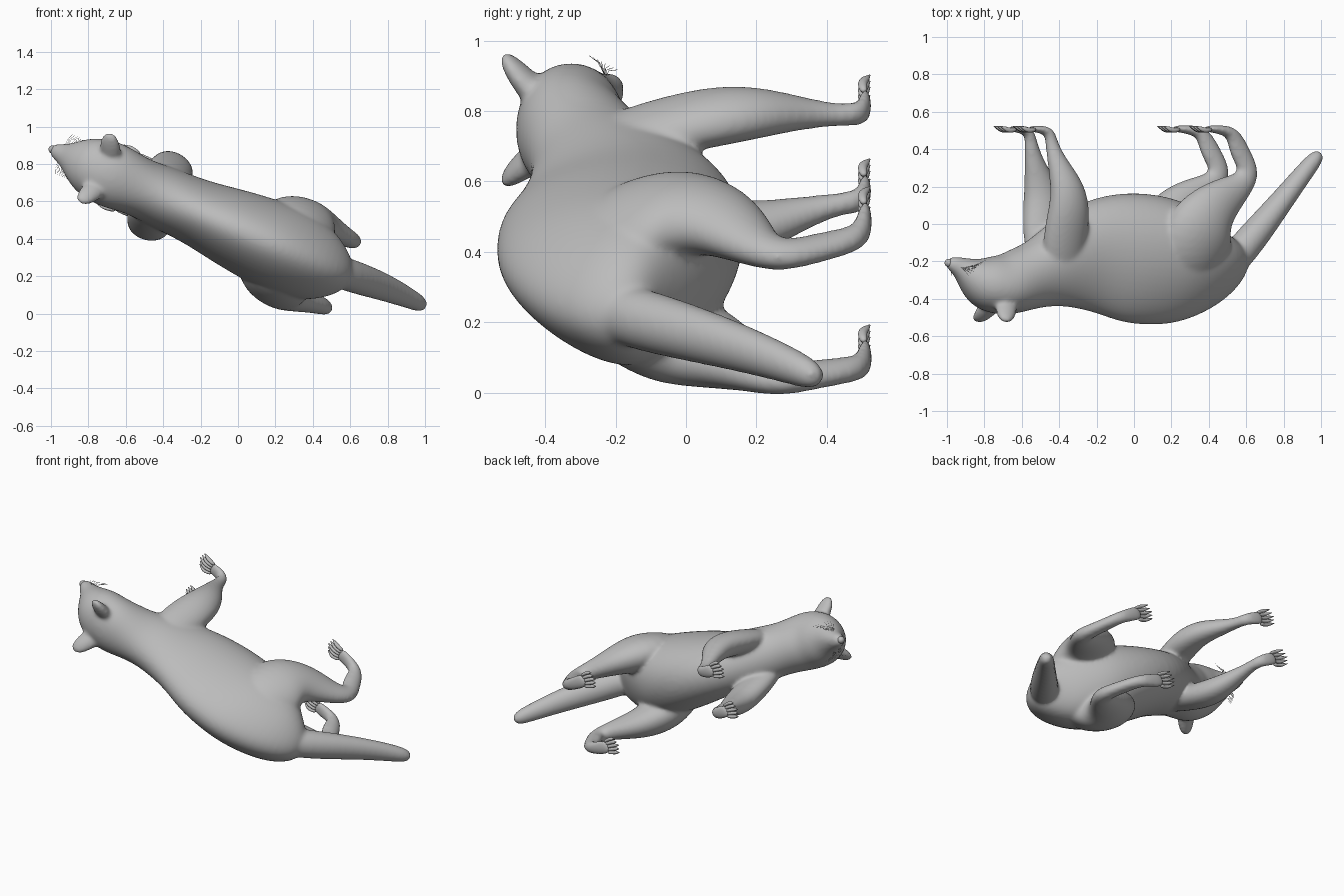
import bpy, bmesh, math
from mathutils import Vector

if "Cube" in bpy.data.objects:
    bpy.data.objects.remove(bpy.data.objects["Cube"])

grey = bpy.data.materials.new("plain_grey")
grey.use_nodes = True
grey.diffuse_color = (0.5, 0.5, 0.5, 1)
grey.node_tree.nodes["Principled BSDF"].inputs["Base Color"].default_value = (0.5, 0.5, 0.5, 1)

# Animal frame: s runs from head to tail, t is sideways, y runs from back to feet
TILT = math.radians(23.5)
S = Vector((math.cos(TILT), 0, -math.sin(TILT)))
T = Vector((math.sin(TILT), 0, math.cos(TILT)))
Y = Vector((0, 1, 0))
ORIGIN = Vector((0.05, 0, 0.425))


def place(s, t, y):
    return ORIGIN + S * s + T * t + Y * y


def loft(bm, stations, side=1, axis=T, count=12):
    """Tube through stations (s, t, y, profile radius, radius along axis, optional ridge taper)."""
    pts = [place(st[0], st[1] * side, st[2]) for st in stations]
    rings = []
    for i, p in enumerate(pts):
        tangent = pts[min(i + 1, len(pts) - 1)] - pts[max(i - 1, 0)]
        b = tangent.cross(axis).normalized()
        a = b.cross(tangent).normalized()
        rb, ra = stations[i][3] * 1.04, stations[i][4] * 1.04
        taper = sum(stations[i][5:])
        ring = []
        for k in range(count):
            c, n = math.cos(k * math.tau / count), math.sin(k * math.tau / count)
            ring.append(bm.verts.new(p + b * rb * c + a * ra * n * (1 - taper * c)))
        rings.append(ring)
    for r, q in zip(rings, rings[1:]):
        for k in range(count):
            n = (k + 1) % count
            bm.faces.new((r[k], r[n], q[n], q[k]))
    bm.faces.new(rings[0][::-1])
    bm.faces.new(rings[-1])


def finish(name, bm, levels=2, fuse=0.0):
    bmesh.ops.recalc_face_normals(bm, faces=bm.faces[:])
    for f in bm.faces:
        f.smooth = True
    me = bpy.data.meshes.new(name)
    bm.to_mesh(me)
    bm.free()
    me.materials.append(grey)
    ob = bpy.data.objects.new(name, me)
    bpy.context.collection.objects.link(ob)
    if levels:
        ob.modifiers.new("round", 'SUBSURF').levels = levels
        ob.modifiers["round"].render_levels = levels
    if fuse:
        remesh = ob.modifiers.new("fuse", 'REMESH')
        remesh.mode = 'VOXEL'
        remesh.voxel_size = fuse
        remesh.use_smooth_shade = True
        soft = ob.modifiers.new("soften", 'SMOOTH')
        soft.factor = 0.5
        soft.iterations = 16
    return ob


def ball(name, centre, radius):
    bm = bmesh.new()
    bmesh.ops.create_uvsphere(bm, u_segments=16, v_segments=10, radius=radius)
    ob = finish(name, bm, levels=0)
    ob.location = centre
    return ob


# Head, neck and torso in one run with a narrower back, then the tail
trunk = [(-1.145, 0, -0.203, 0.024, 0.028), (-1.11, 0, -0.213, 0.043, 0.045),
         (-1.06, 0, -0.235, 0.06, 0.062), (-1.0, 0, -0.275, 0.1, 0.11),
         (-0.93, 0, -0.315, 0.15, 0.16, -0.05), (-0.82, 0, -0.33, 0.165, 0.178, -0.12),
         (-0.74, 0, -0.305, 0.17, 0.172, -0.08), (-0.62, 0, -0.27, 0.178, 0.155, 0.1),
         (-0.5, 0, -0.225, 0.225, 0.168, 0.18), (-0.3, 0, -0.17, 0.31, 0.172, 0.2),
         (-0.1, 0, -0.178, 0.355, 0.21, 0.22), (0.1, 0, -0.197, 0.35, 0.23, 0.28),
         (0.25, 0, -0.21, 0.315, 0.235, 0.34), (0.42, 0, -0.21, 0.225, 0.2, 0.36),
         (0.53, 0, -0.18, 0.135, 0.14, 0.3), (0.58, 0, -0.14, 0.06, 0.07)]
tail = [(0.4, 0, -0.32, 0.08, 0.08), (0.58, 0.015, -0.13, 0.092, 0.092),
        (0.79, 0.033, 0.12, 0.062, 0.075), (0.94, 0.03, 0.295, 0.05, 0.054),
        (1.0, 0.025, 0.358, 0.042, 0.044), (1.025, 0.022, 0.383, 0.02, 0.022)]

# One side's limbs and ear, mirrored across the spine
front_leg = [(-0.47, 0.05, -0.33, 0.08, 0.05), (-0.51, 0.1, -0.2, 0.12, 0.065),
             (-0.515, 0.14, -0.05, 0.125, 0.075), (-0.505, 0.172, 0.08, 0.118, 0.08),
             (-0.52, 0.18, 0.2, 0.095, 0.072), (-0.57, 0.155, 0.33, 0.054, 0.046),
             (-0.595, 0.138, 0.43, 0.036, 0.03), (-0.605, 0.135, 0.495, 0.032, 0.036),
             (-0.66, 0.132, 0.508, 0.022, 0.043), (-0.73, 0.13, 0.51, 0.015, 0.045)]
hind_leg = [(0.3, 0.08, -0.28, 0.14, 0.08), (0.24, 0.155, -0.17, 0.21, 0.11),
            (0.225, 0.195, -0.02, 0.205, 0.122), (0.315, 0.21, 0.1, 0.14, 0.095),
            (0.46, 0.195, 0.19, 0.085, 0.057), (0.545, 0.192, 0.27, 0.063, 0.042),
            (0.485, 0.195, 0.37, 0.058, 0.038), (0.445, 0.2, 0.46, 0.048, 0.036),
            (0.41, 0.205, 0.497, 0.033, 0.038), (0.33, 0.213, 0.508, 0.022, 0.045),
            (0.26, 0.216, 0.51, 0.016, 0.045)]
ear = [(-0.83, 0.08, -0.41, 0.045, 0.06), (-0.86, 0.135, -0.465, 0.037, 0.06),
       (-0.88, 0.18, -0.505, 0.025, 0.046), (-0.89, 0.203, -0.522, 0.01, 0.02)]

body = bmesh.new()
loft(body, trunk)
loft(body, tail)
for side in (1, -1):
    loft(body, front_leg, side)
    loft(body, hind_leg, side)
    loft(body, ear, side, axis=S)
finish("body", body, fuse=0.01)

# Toes and claws
for side, label in ((1, "left"), (-1, "right")):
    for limb, s0, t0 in (("front", -0.695, 0.13), ("hind", 0.295, 0.214)):
        bm = bmesh.new()
        for i in range(-2, 3):
            start, spread = t0 + i * 0.017, t0 + i * 0.022
            reach = 0.1 - 0.008 * abs(i)
            loft(bm, [(s0, start, 0.507, 0.012, 0.01),
                      (s0 - reach * 0.55, spread, 0.498, 0.015, 0.012),
                      (s0 - reach * 0.85, spread, 0.51, 0.013, 0.011),
                      (s0 - reach, spread, 0.516, 0.007, 0.006),
                      (s0 - reach - 0.02, spread, 0.523, 0.002, 0.002)], side, count=8)
        finish(f"{label}_{limb}_toes", bm, levels=1)

    # Eye
    ball(f"{label}_eye", place(-0.985, side * 0.085, -0.335), 0.018)

    # Whiskers
    curve = bpy.data.curves.new(f"{label}_whiskers", 'CURVE')
    curve.dimensions = '3D'
    curve.bevel_depth = 0.0008
    curve.bevel_resolution = 0
    curve.materials.append(grey)
    for i in range(8):
        fan = i / 7 - 0.5
        spline = curve.splines.new('POLY')
        spline.points.add(2)
        path = [(-1.07 + 0.03 * fan, 0.045, -0.23),
                (-1.05 + 0.06 * fan, 0.09, -0.235 + 0.03 * fan),
                (-1.02 + 0.1 * fan, 0.115, -0.235 + 0.08 * fan)]
        for point, (s, t, y) in zip(spline.points, path):
            point.co = (*place(s, t * side, y), 1)
    ob = bpy.data.objects.new(f"{label}_whiskers", curve)
    bpy.context.collection.objects.link(ob)

# Nose
ball("nose", place(-1.135, 0, -0.208), 0.022)
